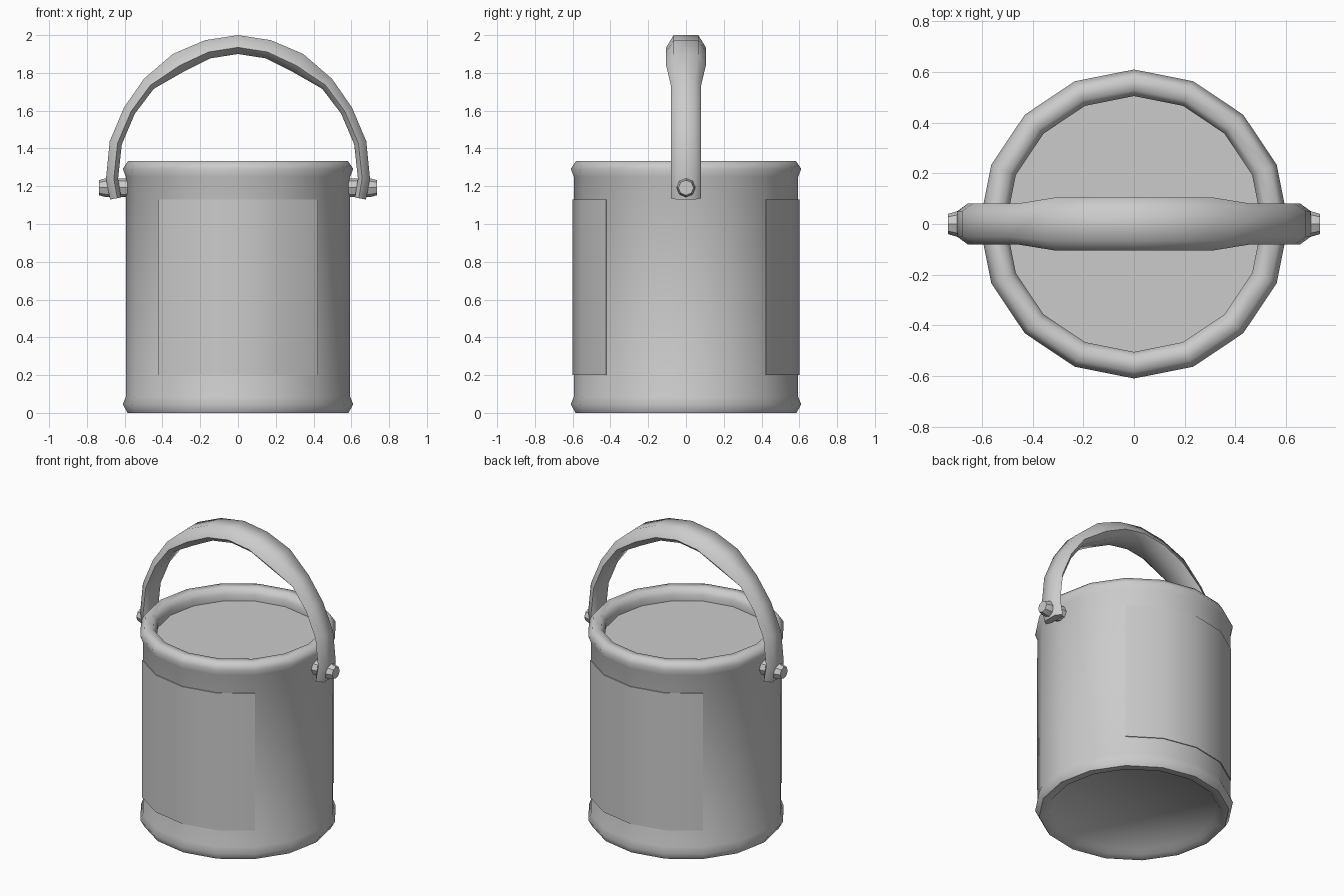
import bpy, bmesh, math
from mathutils import Vector

if "Cube" in bpy.data.objects:
    bpy.data.objects.remove(bpy.data.objects["Cube"])

SIDES = 16


def make_object(name, bm, angle=40):
    bmesh.ops.recalc_face_normals(bm, faces=bm.faces)
    mesh = bpy.data.meshes.new(name)
    bm.to_mesh(mesh)
    bm.free()
    ob = bpy.data.objects.new(name, mesh)
    bpy.context.collection.objects.link(ob)
    bpy.ops.object.select_all(action='DESELECT')
    ob.select_set(True)
    bpy.context.view_layer.objects.active = ob
    bpy.ops.object.shade_smooth_by_angle(angle=math.radians(angle))
    return ob


def skin(name, rings, angle=40):
    """Bridge successive closed rings of points and cap both ends."""
    bm = bmesh.new()
    loops = [[bm.verts.new(p) for p in ring] for ring in rings]
    for a, b in zip(loops, loops[1:]):
        for i in range(len(a)):
            j = (i + 1) % len(a)
            bm.faces.new((a[i], a[j], b[j], b[i]))
    bm.faces.new(loops[0])
    bm.faces.new(loops[-1])
    return make_object(name, bm, angle)


def circle(r, z, n=SIDES):
    return [(r * math.cos(2 * math.pi * i / n), r * math.sin(2 * math.pi * i / n), z)
            for i in range(n)]


# Can: bottom, rolled lower rim, wall, rolled upper rim and recessed lid
can_profile = [(0.51, 0.03), (0.53, 0.005), (0.585, 0.0), (0.61, 0.045), (0.594, 0.085),
               (0.594, 1.25), (0.61, 1.292), (0.583, 1.333), (0.53, 1.333),
               (0.505, 1.292), (0.505, 1.25)]
skin("can", [circle(r, z) for r, z in can_profile], 60)

# Labels: thin raised quarter wraps on the front and back
for name, start in (("front_label", 225), ("back_label", 45)):
    rings = []
    for k in range(5):
        a = math.radians(start + 22.5 * k)
        rings.append([(r * math.cos(a), r * math.sin(a), z)
                      for r, z in ((0.585, 0.2), (0.6, 0.2), (0.6, 1.13), (0.585, 1.13))])
    skin(name, rings)

# Handle: hexagonal section swept along an arch, wider at the grip
# half path: x, z, half thickness, half width
half = [(0, 1.95, 0.05, 0.105), (0.16, 1.925, 0.05, 0.105), (0.317, 1.853, 0.055, 0.105),
        (0.472, 1.742, 0.037, 0.08), (0.575, 1.6, 0.033, 0.08), (0.647, 1.43, 0.033, 0.08),
        (0.667, 1.24, 0.032, 0.08), (0.648, 1.135, 0.03, 0.08)]
path = [(-x, z, t, w) for x, z, t, w in half[:0:-1]] + half
rings = []
for i, (x, z, t, w) in enumerate(path):
    p, q = path[max(i - 1, 0)], path[min(i + 1, len(path) - 1)]
    d = Vector((q[0] - p[0], 0, q[1] - p[1])).normalized()
    out = Vector((-d.z, 0, d.x))
    section = [(-0.62, 1), (0.62, 1), (1, -0.3), (0.62, -1), (-0.62, -1), (-1, -0.3)]
    rings.append([Vector((x, 0, z)) + out * v * t + Vector((0, u * w, 0)) for u, v in section])
skin("handle", rings, 60)

# Pins: eight-sided studs holding the handle ends
for name, s in (("right_pin", 1), ("left_pin", -1)):
    rings = [[(s * x, y, 1.192 + z) for y, z, _ in circle(r, 0, 8)]
             for r, x in ((0.05, 0.57), (0.05, 0.7), (0.04, 0.735))]
    skin(name, rings)
